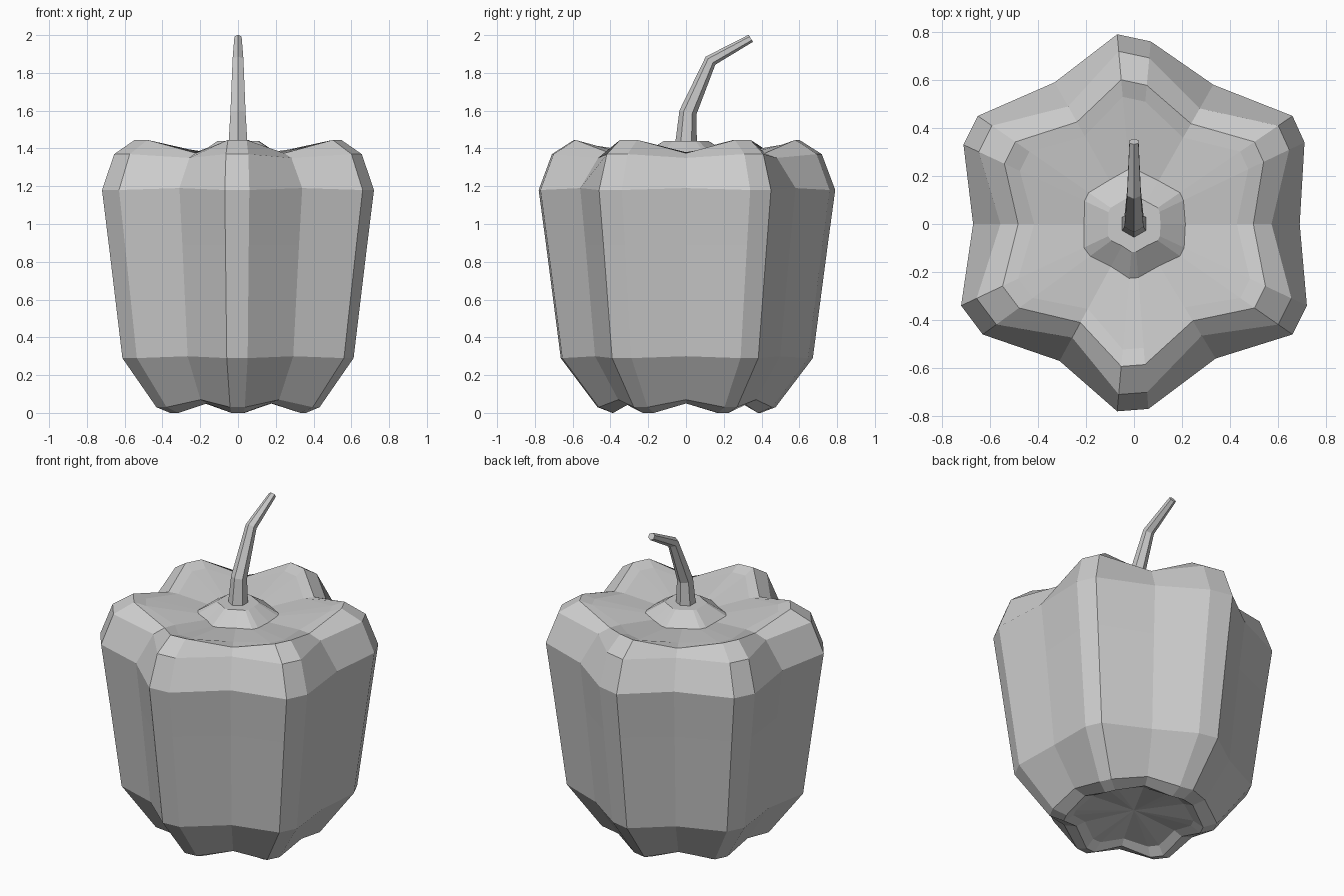
import bpy
import bmesh
import math
from mathutils import Vector

cube = bpy.data.objects.get("Cube")
if cube:
    bpy.data.objects.remove(cube, do_unlink=True)

grey = bpy.data.materials.new("plain_grey")
grey.use_nodes = True
colour = (0.6, 0.6, 0.6, 1)
grey.diffuse_color = colour
grey.node_tree.nodes["Principled BSDF"].inputs["Base Color"].default_value = colour


def loft(name, rings, start=None, end=None):
    """Skin closed rings; close each end with a fan to a point or a flat cap."""
    bm = bmesh.new()
    loops = [[bm.verts.new(p) for p in ring] for ring in rings]
    n = len(loops[0])
    for a, b in zip(loops, loops[1:]):
        for i in range(n):
            j = (i + 1) % n
            bm.faces.new((a[i], a[j], b[j], b[i]))
    for loop, tip in ((loops[0], start), (loops[-1], end)):
        if tip is None:
            bm.faces.new(loop)
        else:
            v = bm.verts.new(tip)
            for i in range(n):
                bm.faces.new((loop[i], loop[(i + 1) % n], v))
    bmesh.ops.recalc_face_normals(bm, faces=bm.faces)
    mesh = bpy.data.meshes.new(name)
    bm.to_mesh(mesh)
    bm.free()
    mesh.materials.append(grey)
    obj = bpy.data.objects.new(name, mesh)
    bpy.context.collection.objects.link(obj)
    return obj


# Widest outline: a valley followed by the two corners of each lobe
outline = [
    (0.69, 0), (0.71, 0.34), (0.66, 0.45),
    (0.33, 0.58), (0.07, 0.76), (-0.07, 0.79),
    (-0.33, 0.59), (-0.65, 0.45), (-0.71, 0.33),
    (-0.67, 0), (-0.72, -0.34), (-0.63, -0.46),
    (-0.31, -0.57), (-0.07, -0.78), (0.06, -0.77),
    (0.34, -0.56), (0.66, -0.46), (0.72, -0.34),
]

# Lobe scale, lobe height, valley scale, valley height
levels = [
    (0.43, 0.04, 0.45, 0.07),
    (0.50, 0.00, 0.53, 0.05),
    (0.60, 0.03, 0.64, 0.07),
    (0.85, 0.29, 0.86, 0.30),
    (0.95, 0.89, 0.95, 0.89),
    (1.00, 1.18, 1.00, 1.19),
    (0.91, 1.37, 0.83, 1.35),
    (0.76, 1.445, 0.72, 1.375),
    (0.67, 1.42, 0.62, 1.38),
    (0.29, 1.37, 0.31, 1.37),
    (0.15, 1.44, 0.16, 1.44),
]
rings = []
for lobe, lobe_z, valley, valley_z in levels:
    ring = []
    for i, (x, y) in enumerate(outline):
        s, z = (valley, valley_z) if i % 3 == 0 else (lobe, lobe_z)
        ring.append((x * s, y * s, z))
    rings.append(ring)
loft("pepper_body", rings, (0, 0, 0.09), (0, 0, 1.44))

# Bent six-sided stem: centre y, centre z, radius, lean from upright
stem_path = [
    (0.0, 1.42, 0.058, 0.0),
    (0.01, 1.59, 0.046, 0.25),
    (0.13, 1.865, 0.033, 0.7),
    (0.343, 1.983, 0.022, 1.0),
]
stem_rings = []
for y, z, r, lean in stem_path:
    ring = []
    for k in range(6):
        a = math.radians(60 * k - 90)
        side = r * math.sin(a)
        ring.append(Vector((r * math.cos(a), y + side * math.cos(lean),
                            z - side * math.sin(lean))))
    stem_rings.append(ring)
loft("stem", stem_rings)
